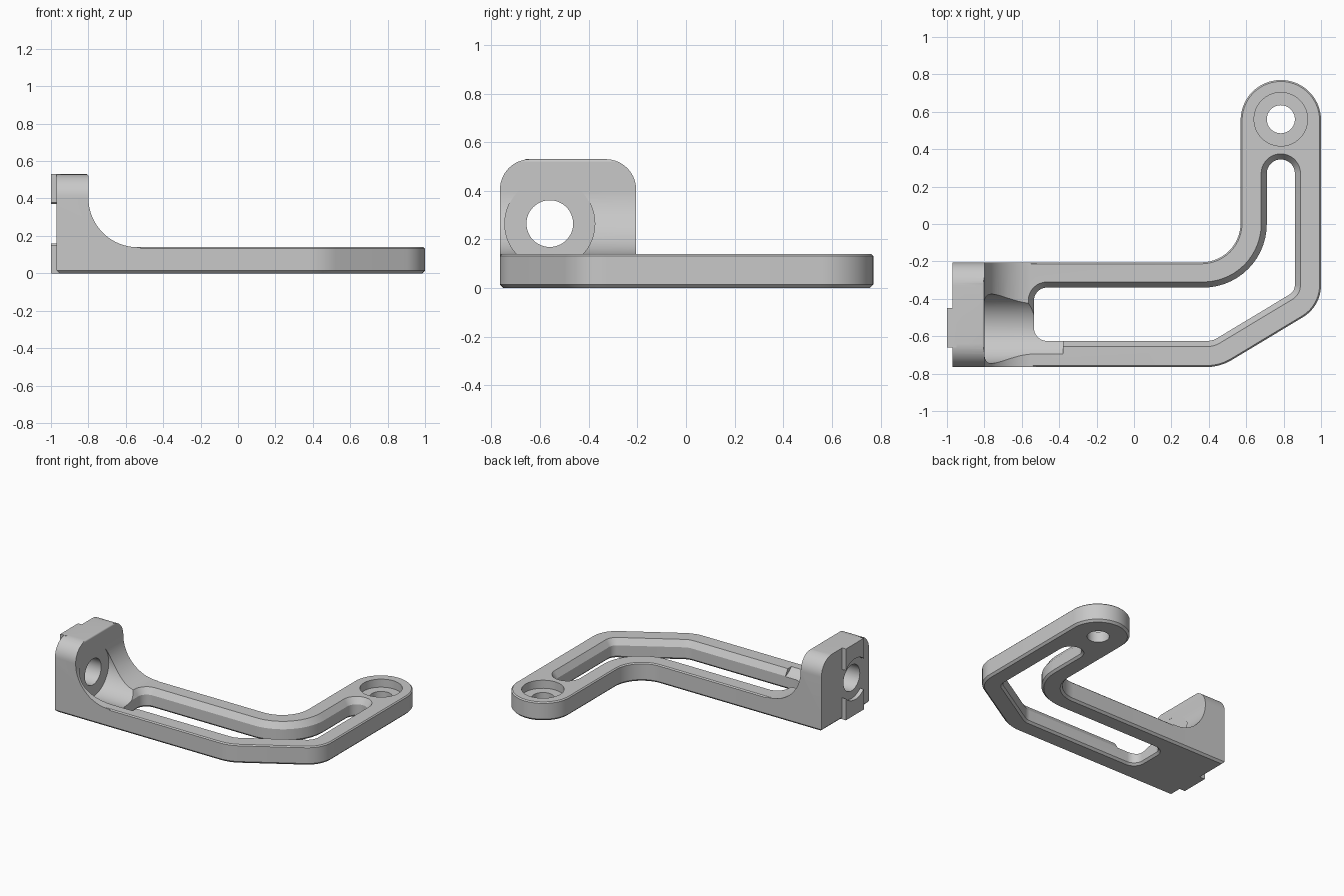
import bpy, bmesh, math
from mathutils import Vector

if "Cube" in bpy.data.objects:
    bpy.data.objects.remove(bpy.data.objects["Cube"])

grey = bpy.data.materials.new("plain grey")
grey.diffuse_color = (0.58, 0.58, 0.58, 1)
grey.use_nodes = True
grey.node_tree.nodes["Principled BSDF"].inputs["Base Color"].default_value = grey.diffuse_color


def rounded(corners, steps=14):
    """Closed outline from (u, v, radius) corners, counter-clockwise."""
    out = []
    n = len(corners)
    for i, (u, v, r) in enumerate(corners):
        p = Vector((u, v))
        if r == 0:
            out.append(p)
            continue
        a = (Vector(corners[i - 1][:2]) - p).normalized()
        b = (Vector(corners[(i + 1) % n][:2]) - p).normalized()
        half = a.angle(b) / 2
        centre = p + (a + b).normalized() * (r / math.sin(half))
        start = p + a * (r / math.tan(half)) - centre
        end = p + b * (r / math.tan(half)) - centre
        sweep = math.pi - 2 * half
        if start.x * end.y - start.y * end.x < 0:
            sweep = -sweep
        for k in range(steps + 1):
            t = sweep * k / steps
            c, s = math.cos(t), math.sin(t)
            out.append(centre + Vector((c * start.x - s * start.y,
                                        s * start.x + c * start.y)))
    return [p for i, p in enumerate(out) if (p - out[i - 1]).length > 1e-4]


def circle(u, v, r, n=64):
    return [Vector((u + r * math.cos(2 * math.pi * k / n),
                    v + r * math.sin(2 * math.pi * k / n))) for k in range(n)]


def offset(pts, d):
    out = []
    for i, p in enumerate(pts):
        e1 = (p - pts[i - 1]).normalized()
        e2 = (pts[(i + 1) % len(pts)] - p).normalized()
        n1, n2 = Vector((e1.y, -e1.x)), Vector((e2.y, -e2.x))
        out.append(p + (n1 + n2) * (d / (1 + n1.dot(n2))))
    return out


def prism(name, pts, layers, axis="z"):
    """Stack the outline at (position, offset) layers along an axis."""
    place = {"z": lambda u, v, w: (u, v, w),
             "x": lambda u, v, w: (w, u, v),
             "y": lambda u, v, w: (v, w, u)}[axis]
    bm = bmesh.new()
    rings = [[bm.verts.new(place(p.x, p.y, w)) for p in offset(pts, d)]
             for w, d in layers]
    for lo, hi in zip(rings, rings[1:]):
        for i in range(len(pts)):
            bm.faces.new((lo[i - 1], lo[i], hi[i], hi[i - 1]))
    bm.faces.new(rings[0][::-1])
    bm.faces.new(rings[-1])
    bmesh.ops.recalc_face_normals(bm, faces=bm.faces)
    mesh = bpy.data.meshes.new(name)
    bm.to_mesh(mesh)
    bm.free()
    mesh.materials.append(grey)
    ob = bpy.data.objects.new(name, mesh)
    bpy.context.collection.objects.link(ob)
    return ob


def combine(target, other, operation):
    mod = target.modifiers.new("combine", "BOOLEAN")
    mod.operation, mod.solver, mod.object = operation, "EXACT", other
    bpy.context.view_layer.objects.active = target
    bpy.ops.object.modifier_apply(modifier=mod.name)
    bpy.data.objects.remove(other)


# Bent flat arm with a rounded end
arm_outline = rounded([(-0.97, -0.765, 0), (0.46, -0.765, 0.27), (1.0, -0.44, 0.2),
                       (1.0, 0.77, 0.215), (0.57, 0.77, 0.215),
                       (0.57, -0.205, 0.21), (-0.97, -0.205, 0)])
bracket = prism("bracket", arm_outline,
                [(0, -0.015), (0.015, 0), (0.132, 0), (0.14, -0.008)])

# Upright mounting block, flowing into the arm with a large fillet (z, x profile)
block = prism("block", rounded([(0.015, -0.97, 0), (0.015, -0.52, 0), (0.139, -0.52, 0),
                                (0.139, -0.80, 0.265), (0.53, -0.80, 0.012),
                                (0.53, -0.97, 0)][::-1], 24),
              [(-0.765, 0), (-0.205, 0)], "y")
shoulders = prism("shoulders", rounded([(-0.765, -0.1, 0), (-0.205, -0.1, 0),
                                        (-0.205, 0.53, 0.125), (-0.765, 0.53, 0.125)]),
                  [(-1.1, 0), (0, 0)], "x")
combine(block, shoulders, "INTERSECT")
combine(bracket, block, "UNION")

# Locating key on the back of the block, interrupted around the bolt hole
key = prism("key", rounded([(-0.66, 0, 0), (-0.45, 0, 0), (-0.45, 0.53, 0), (-0.66, 0.53, 0)]),
            [(-1.0, 0), (-0.95, 0)], "x")
combine(bracket, key, "UNION")
combine(bracket, prism("key_relief", circle(-0.56, 0.265, 0.152),
                       [(-1.1, 0), (-0.97, 0)], "x"), "DIFFERENCE")

# Bolt head clearance and bolt hole through the block
combine(bracket, prism("bolt_clearance", circle(-0.56, 0.265, 0.185, 96),
                       [(-0.8005, 0), (-0.38, 0)], "x"), "DIFFERENCE")
combine(bracket, prism("bolt_hole", circle(-0.56, 0.265, 0.096),
                       [(-1.1, 0), (-0.7, 0)], "x"), "DIFFERENCE")

# Long slot following the bend, chamfered at its rims
slot_outline = rounded([(-0.535, -0.625, 0.07), (0.42, -0.625, 0.1), (0.86, -0.36, 0.06),
                        (0.86, 0.345, 0.075), (0.71, 0.345, 0.075),
                        (0.71, -0.34, 0.34), (-0.535, -0.34, 0.07)])
combine(bracket, prism("slot", slot_outline,
                       [(-0.05, 0.015), (0, 0.015), (0.015, 0), (0.095, 0),
                        (0.14, 0.03), (0.3, 0.03)]), "DIFFERENCE")

# Counterbored screw hole in the rounded end
combine(bracket, prism("counterbore", circle(0.785, 0.56, 0.143),
                       [(0.08, 0), (0.3, 0)]), "DIFFERENCE")
combine(bracket, prism("screw_hole", circle(0.785, 0.56, 0.075),
                       [(-0.1, 0), (0.2, 0)]), "DIFFERENCE")

bpy.ops.object.select_all(action="DESELECT")
bracket.select_set(True)
bpy.context.view_layer.objects.active = bracket
bpy.ops.object.shade_smooth_by_angle(angle=math.radians(25))
